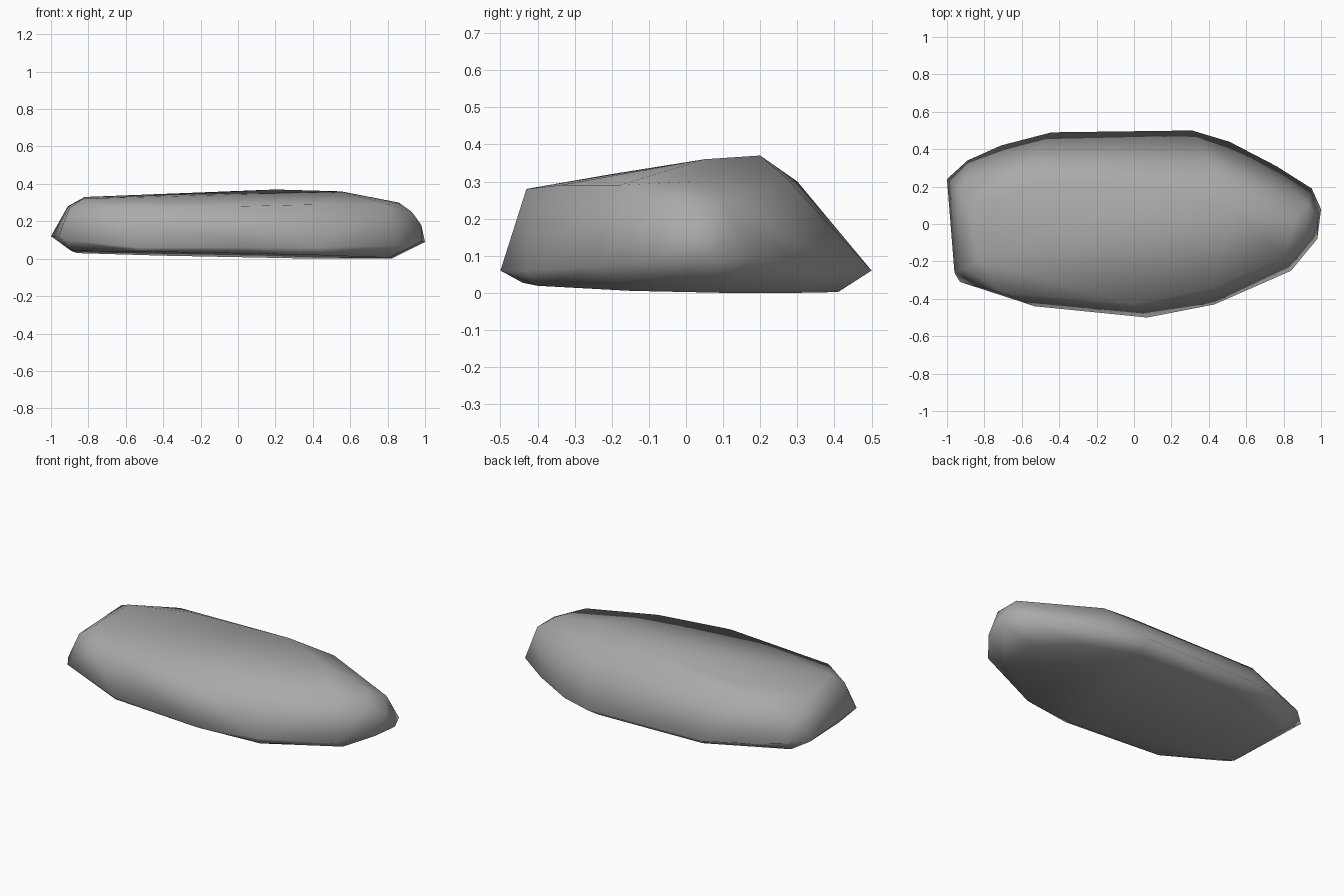
import bpy
import bmesh

# Remove the default object
default_cube = bpy.data.objects.get("Cube")
if default_cube:
    bpy.data.objects.remove(default_cube, do_unlink=True)


def make_material(name, red, green, blue):
    material = bpy.data.materials.new(name)
    material.use_nodes = True
    colour = (red, green, blue, 1)
    material.diffuse_color = colour
    shader = material.node_tree.nodes["Principled BSDF"]
    shader.inputs["Base Color"].default_value = colour
    return material


def underside_height(x, y):
    """The base is a gently tilted plane."""
    return max(0, .018 - .02 * x - .024 * y)


# Widest outline of the stone, counter-clockwise from the left end
rim = [
    (-1, .24, .12), (-.96, -.26, .12), (-.93, -.31, .1), (-.53, -.44, .06),
    (.07, -.5, .06), (.43, -.43, .06), (.84, -.25, .07), (.98, -.08, .09),
    (1, .08, .09), (.95, .19, .09), (.76, .31, .07), (.51, .44, .06),
    (.31, .5, .06), (-.44, .49, .07), (-.71, .42, .1), (-.89, .34, .12),
]

# Shoulder where the sides meet the sloping top
shoulder = [
    (-.91, .18, .28), (-.9, -.24, .27), (-.7, -.37, .28), (0, -.43, .28),
    (.42, -.34, .29), (.8, -.18, .29), (.93, -.06, .25), (.93, .1, .25),
    (.98, .03, .18), (-.6, .3, .3), (.45, .28, .3),
]

# High ridge along the back of the top
ridge = [
    (-.83, -.2, .32), (-.82, .12, .33), (-.45, .22, .34),
    (.2, .2, .37), (.55, .05, .36), (.86, .02, .3),
]

# Inset outline of the flat underside
base_outline = [
    (-.89, -.2), (-.53, -.42), (.07, -.44), (.43, -.4), (.81, -.15),
    (.82, .1), (.6, .3), (.3, .41), (-.4, .41), (-.86, .22),
]
base = [(x, y, underside_height(x, y)) for x, y in base_outline]

# Wrap the four rings in one faceted skin
bm = bmesh.new()
for point in rim + shoulder + ridge + base:
    bm.verts.new(point)
hull = bmesh.ops.convex_hull(bm, input=bm.verts[:], use_existing_faces=False)
buried = [v for v in bm.verts if not v.link_faces]
bmesh.ops.delete(bm, geom=buried, context="VERTS")
bmesh.ops.recalc_face_normals(bm, faces=bm.faces[:])
lowest = min(v.co.z for v in bm.verts)
for vert in bm.verts:
    vert.co.z -= lowest

# Soft shading over the whole stone
for face in bm.faces:
    face.smooth = True

mesh = bpy.data.meshes.new("flat_stone")
bm.to_mesh(mesh)
bm.free()
mesh.materials.append(make_material("stone grey", .4, .4, .4))
stone = bpy.data.objects.new("flat_stone", mesh)
bpy.context.collection.objects.link(stone)
